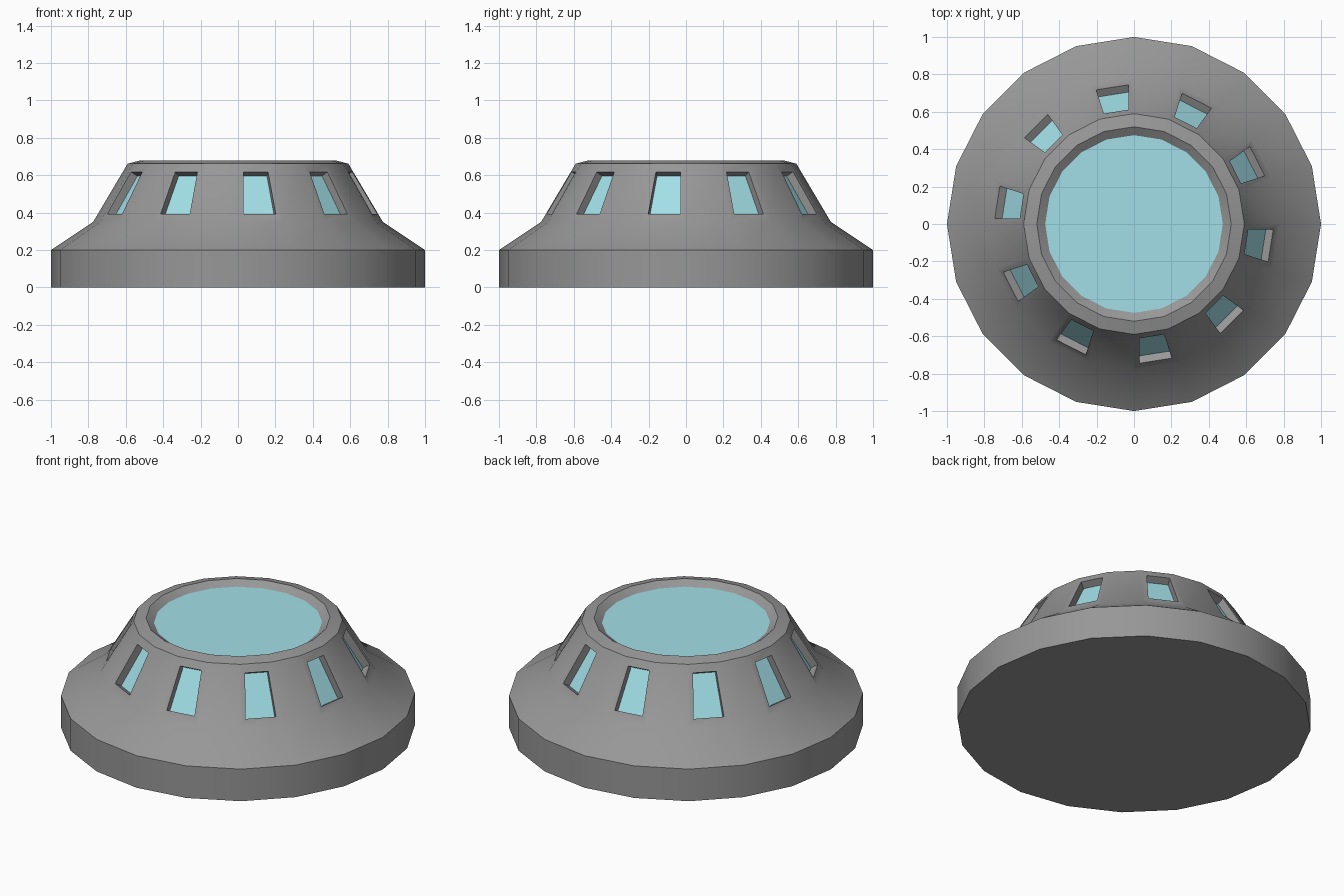
import bpy, bmesh, math

if "Cube" in bpy.data.objects:
    bpy.data.objects.remove(bpy.data.objects["Cube"])

SIDES = 20


def material(name, rgb):
    mat = bpy.data.materials.new(name)
    mat.diffuse_color = (*rgb, 1)
    mat.use_nodes = True
    mat.node_tree.nodes["Principled BSDF"].inputs["Base Color"].default_value = mat.diffuse_color
    return mat


glass = material("pale_blue_glass", (0.36, 0.74, 0.80))
dark_grey = material("dark_grey", (0.31, 0.31, 0.31))


def make_object(name, bm, mat):
    bm.normal_update()
    mesh = bpy.data.meshes.new(name)
    bm.to_mesh(mesh)
    bm.free()
    ob = bpy.data.objects.new(name, mesh)
    bpy.context.collection.objects.link(ob)
    mesh.materials.append(mat)
    return ob


def ring(bm, r, z):
    return [bm.verts.new((r * math.cos(2 * math.pi * i / SIDES),
                          r * math.sin(2 * math.pi * i / SIDES), z))
            for i in range(SIDES)]


def bridge(bm, a, b):
    n = len(a)
    return [bm.faces.new((a[i], a[(i + 1) % n], b[(i + 1) % n], b[i]))
            for i in range(n)]


# Housing: 20-sided turned profile, from base edge up and into the top recess
profile = [(1.0, 0.0), (1.0, 0.2), (0.775, 0.35), (0.59, 0.662),
           (0.52, 0.68), (0.475, 0.65)]
bm = bmesh.new()
rings = [ring(bm, r, z) for r, z in profile]
bands = [bridge(bm, a, b) for a, b in zip(rings, rings[1:])]
bm.faces.new(rings[0][::-1])
bm.normal_update()

# Recessed windows on every other face of the steep band
panes = bmesh.new()
for face in bands[2][1::2]:
    centre, normal = face.calc_center_median(), face.normal.copy()
    outer = list(face.verts)
    rim_co = [centre + (v.co - centre) * 0.72 for v in outer]
    back_co = [c - normal * 0.045 for c in rim_co]
    bm.faces.remove(face)
    rim = [bm.verts.new(c) for c in rim_co]
    back = [bm.verts.new(c) for c in back_co]
    bridge(bm, outer, rim)
    bridge(bm, rim, back)
    panes.faces.new([panes.verts.new(c) for c in back_co])

housing = make_object("housing", bm, dark_grey)
make_object("window_panes", panes, glass)

# Glass disc sunk inside the top rim
disc = bmesh.new()
disc.faces.new(ring(disc, 0.475, 0.65))
make_object("top_glass", disc, glass)

bpy.context.view_layer.objects.active = housing
housing.select_set(True)
bpy.ops.object.shade_smooth_by_angle(angle=math.radians(30))
